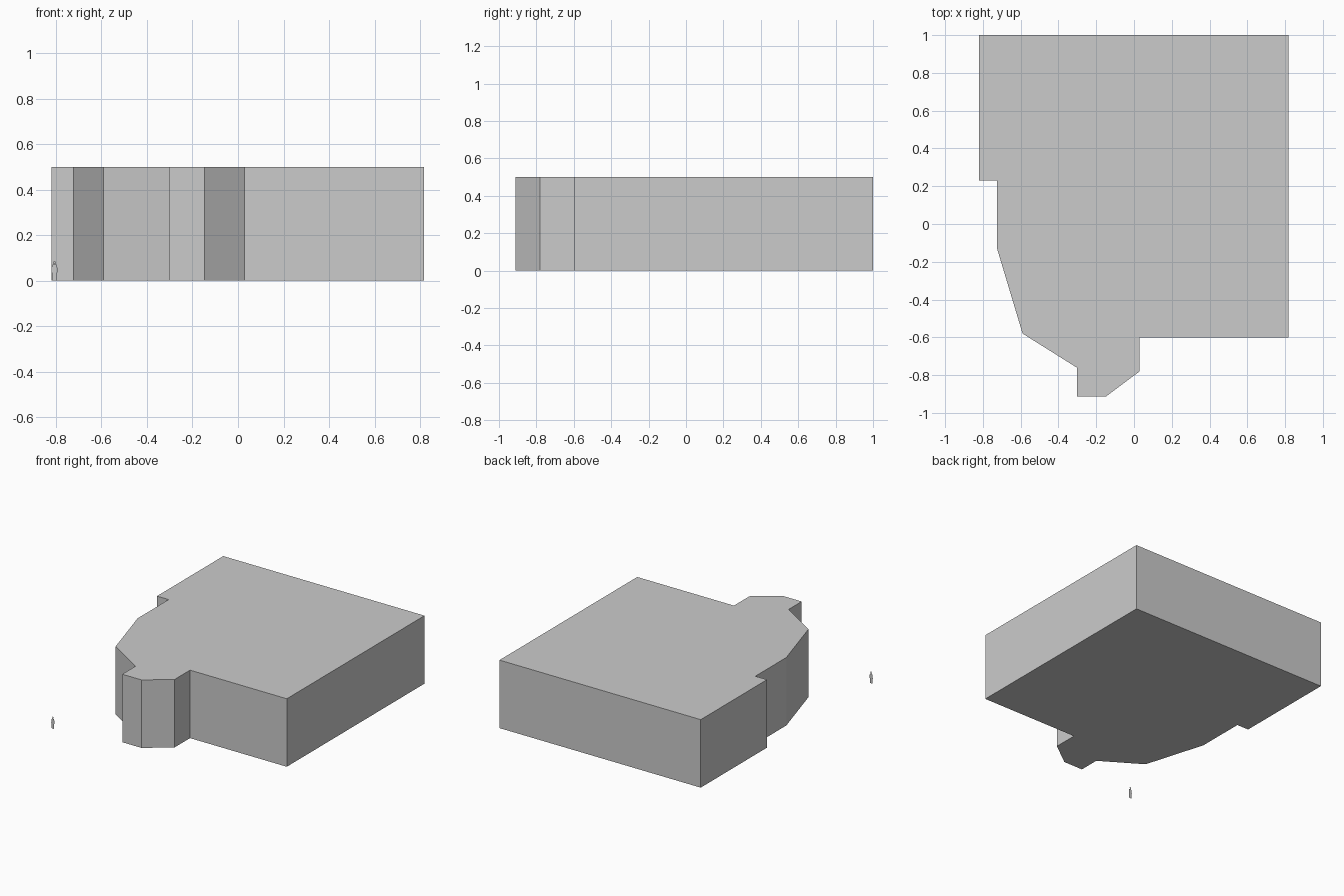
import bpy, bmesh
from math import sin, cos, pi

if "Cube" in bpy.data.objects:
    bpy.data.objects.remove(bpy.data.objects["Cube"])


def make_object(name, bm):
    mesh = bpy.data.meshes.new(name)
    bm.to_mesh(mesh)
    bm.free()
    obj = bpy.data.objects.new(name, mesh)
    bpy.context.collection.objects.link(obj)
    return obj


# Building mass: floor plan extruded upward
PLAN = [(-0.82, 1.0), (-0.82, 0.23), (-0.725, 0.23), (-0.725, -0.13),
        (-0.59, -0.58), (-0.303, -0.76), (-0.303, -0.912), (-0.147, -0.912),
        (0.03, -0.78), (0.03, -0.6), (0.817, -0.6), (0.817, 1.0)]
HEIGHT = 0.5
bm = bmesh.new()
base = bm.faces.new([bm.verts.new((x, y, 0)) for x, y in PLAN])
top = bmesh.ops.extrude_face_region(bm, geom=[base], use_keep_orig=True)
bmesh.ops.translate(bm, vec=(0, 0, HEIGHT),
                    verts=[v for v in top["geom"] if isinstance(v, bmesh.types.BMVert)])
bmesh.ops.recalc_face_normals(bm, faces=bm.faces)
make_object("building_mass", bm)

# Flat standing figure for scale: mirrored half outline plus a round head
HALF = [(0.0, 0.038), (0.003, 0.0), (0.009, 0.0), (0.0075, 0.022), (0.008, 0.042),
        (0.010, 0.034), (0.0135, 0.036), (0.012, 0.060), (0.008, 0.070), (0.003, 0.072)]
FIG_X, FIG_Y = -0.806, -1.0
outline = HALF + [(-x, z) for x, z in reversed(HALF[1:])]
head = [(0.005 * cos(2 * pi * i / 10), 0.0795 + 0.0075 * sin(2 * pi * i / 10))
        for i in range(10)]
bm = bmesh.new()
for shape in (outline, head):
    bm.faces.new([bm.verts.new((FIG_X + x, FIG_Y, z)) for x, z in shape])
bmesh.ops.triangulate(bm, faces=bm.faces)
make_object("scale_figure", bm)
